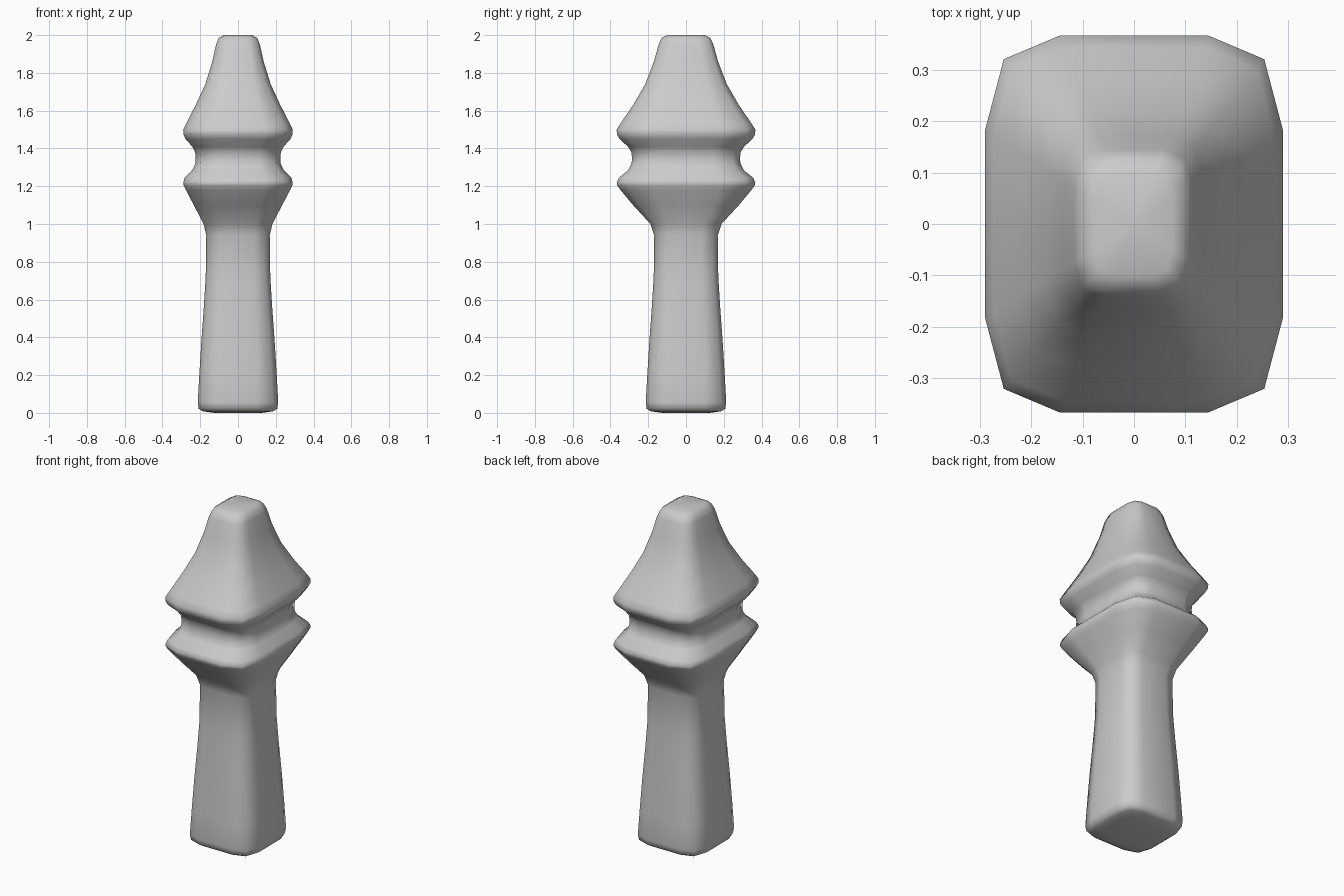
import bpy, bmesh

# Side profile: height, half width (x), half depth (y)
profile = [
    (0.00, 0.125, 0.125), (0.008, 0.185, 0.185), (0.022, 0.208, 0.208), (0.055, 0.213, 0.213),
    (0.20, 0.205, 0.205), (0.38, 0.194, 0.194), (0.56, 0.181, 0.181), (0.72, 0.171, 0.171),
    (0.94, 0.168, 0.168), (1.00, 0.182, 0.188), (1.10, 0.234, 0.280), (1.18, 0.276, 0.347),
    (1.205, 0.288, 0.364), (1.22, 0.29, 0.367), (1.245, 0.282, 0.355), (1.285, 0.242, 0.306),
    (1.32, 0.226, 0.288), (1.35, 0.224, 0.286), (1.38, 0.227, 0.289), (1.41, 0.242, 0.308),
    (1.45, 0.278, 0.352), (1.475, 0.289, 0.366), (1.50, 0.29, 0.367), (1.535, 0.273, 0.345),
    (1.63, 0.224, 0.280), (1.74, 0.173, 0.216), (1.86, 0.136, 0.170), (1.95, 0.116, 0.145),
    (1.985, 0.102, 0.128), (2.00, 0.075, 0.100),
]

# Rounded-rectangle section with unit half sizes (one quarter, then rotated)
quarter = [(1, 0), (1, 0.5), (0.875, 0.875), (0.5, 1)]
section = []
for _ in range(4):
    section += quarter
    quarter = [(-y, x) for x, y in quarter]
n = len(section)

# Loft the carved post through the profile
bm = bmesh.new()
rings = [[bm.verts.new((x * hx, y * hy, z)) for x, y in section] for z, hx, hy in profile]
for low, high in zip(rings, rings[1:]):
    for i in range(n):
        j = (i + 1) % n
        bm.faces.new((low[i], low[j], high[j], high[i]))

# Caps fanned from a centre point
for ring, z, flip in ((rings[0], 0.0, True), (rings[-1], 2.0, False)):
    c = bm.verts.new((0, 0, z))
    for i in range(n):
        a, b = ring[i], ring[(i + 1) % n]
        bm.faces.new((c, b, a) if flip else (c, a, b))
for f in bm.faces:
    f.smooth = True

mesh = bpy.data.meshes.new("carved_post")
bm.to_mesh(mesh)
bm.free()
bpy.context.collection.objects.link(bpy.data.objects.new("carved_post", mesh))
